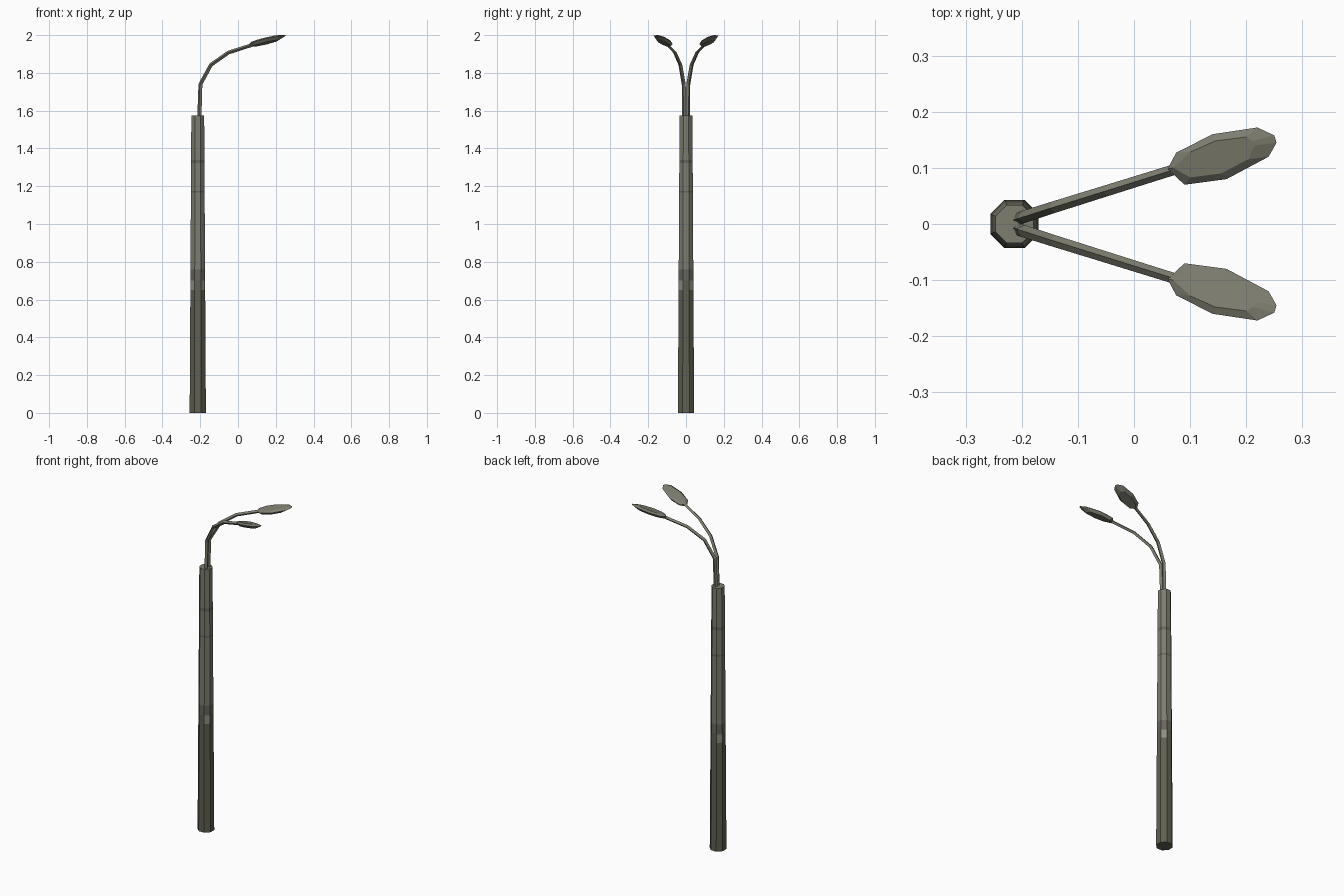
import bpy, bmesh, math
from mathutils import Vector

if "Cube" in bpy.data.objects:
    bpy.data.objects.remove(bpy.data.objects["Cube"])


def make_mat(name, rgb):
    m = bpy.data.materials.new(name)
    m.diffuse_color = (*rgb, 1)
    m.use_nodes = True
    m.node_tree.nodes["Principled BSDF"].inputs["Base Color"].default_value = m.diffuse_color
    return m


grey = make_mat("pole grey", (0.205, 0.205, 0.160))
dark = make_mat("weathered dark grey", (0.115, 0.115, 0.080))
band = make_mat("band grey", (0.135, 0.130, 0.105))
patch = make_mat("label pale grey", (0.27, 0.27, 0.22))


def loft(name, rings, mats, rule=None):
    """Skin a list of equal-sized point rings, capped at both ends."""
    bm = bmesh.new()
    rows = [[bm.verts.new(p) for p in r] for r in rings]
    n = len(rows[0])
    for a, b in zip(rows, rows[1:]):
        for i in range(n):
            bm.faces.new((a[i], a[(i + 1) % n], b[(i + 1) % n], b[i]))
    bm.faces.new(rows[0][::-1])
    bm.faces.new(rows[-1])
    bmesh.ops.recalc_face_normals(bm, faces=bm.faces[:])
    if rule:
        for f in bm.faces:
            f.material_index = rule(f.calc_center_median(), f.normal)
    me = bpy.data.meshes.new(name)
    bm.to_mesh(me)
    bm.free()
    for m in mats:
        me.materials.append(m)
    ob = bpy.data.objects.new(name, me)
    bpy.context.collection.objects.link(ob)
    return ob


# Tapered octagonal pole, coloured by height
PX, TOP = -0.213, 1.575


def octagon(z):
    r = (0.043 - 0.009 * z / TOP) / math.cos(math.pi / 8)
    return [(PX + r * math.cos((i + 0.5) * math.pi / 4),
             r * math.sin((i + 0.5) * math.pi / 4), z) for i in range(8)]


def pole_colour(c, n):
    diagonal = abs(abs(n.x) - abs(n.y)) < 0.2 and abs(n.z) < 0.5
    if 0.65 < c.z < 0.70 and diagonal:
        return 3
    if c.z < 0.70:
        return 1
    if c.z < 0.76 or 1.322 < c.z < 1.34 or 1.166 < c.z < 1.176:
        return 2
    return 0


levels = (0, 0.65, 0.70, 0.76, 1.166, 1.176, 1.322, 1.34, TOP)
loft("pole", [octagon(z) for z in levels], [grey, dark, band, patch], pole_colour)

# Curved arm path and lamp head outlines, for the +y side
path = [(-0.205, 0.010, 1.55), (-0.199, 0.012, 1.74), (-0.143, 0.030, 1.843),
        (-0.05, 0.059, 1.908), (0.075, 0.098, 1.948)]
rim = [(0.06, 0.098), (0.075, 0.127), (0.14, 0.160), (0.22, 0.172), (0.25, 0.158),
       (0.254, 0.145), (0.24, 0.120), (0.165, 0.080), (0.09, 0.070)]
plate = [(0.07, 0.100), (0.10, 0.128), (0.145, 0.148), (0.20, 0.155), (0.212, 0.148),
         (0.216, 0.140), (0.203, 0.115), (0.155, 0.090), (0.10, 0.083)]


def tilted(outline, lift, s):
    return [(x, s * y, 1.952 + 0.176 * (x - 0.06) + 0.22 * (y - 0.095) + lift)
            for x, y in outline]


def arm_rings(s):
    pts = [Vector((x, s * y, z)) for x, y, z in path]
    side = Vector((-0.293 * s, 0.956, 0))
    rings = []
    for i, p in enumerate(pts):
        t = (pts[min(i + 1, len(pts) - 1)] - pts[max(i - 1, 0)]).normalized()
        up = t.cross(side).normalized()
        r = 0.0115 - 0.0005 * i
        rings.append([p + side * r, p + up * r, p - side * r, p - up * r])
    return rings


for label, s in (("left", 1), ("right", -1)):
    loft("arm_" + label, arm_rings(s), [grey])
    loft("lamp_head_" + label, [tilted(plate, -0.016, s), tilted(rim, 0, s),
                                tilted(plate, 0.009, s)], [grey])
